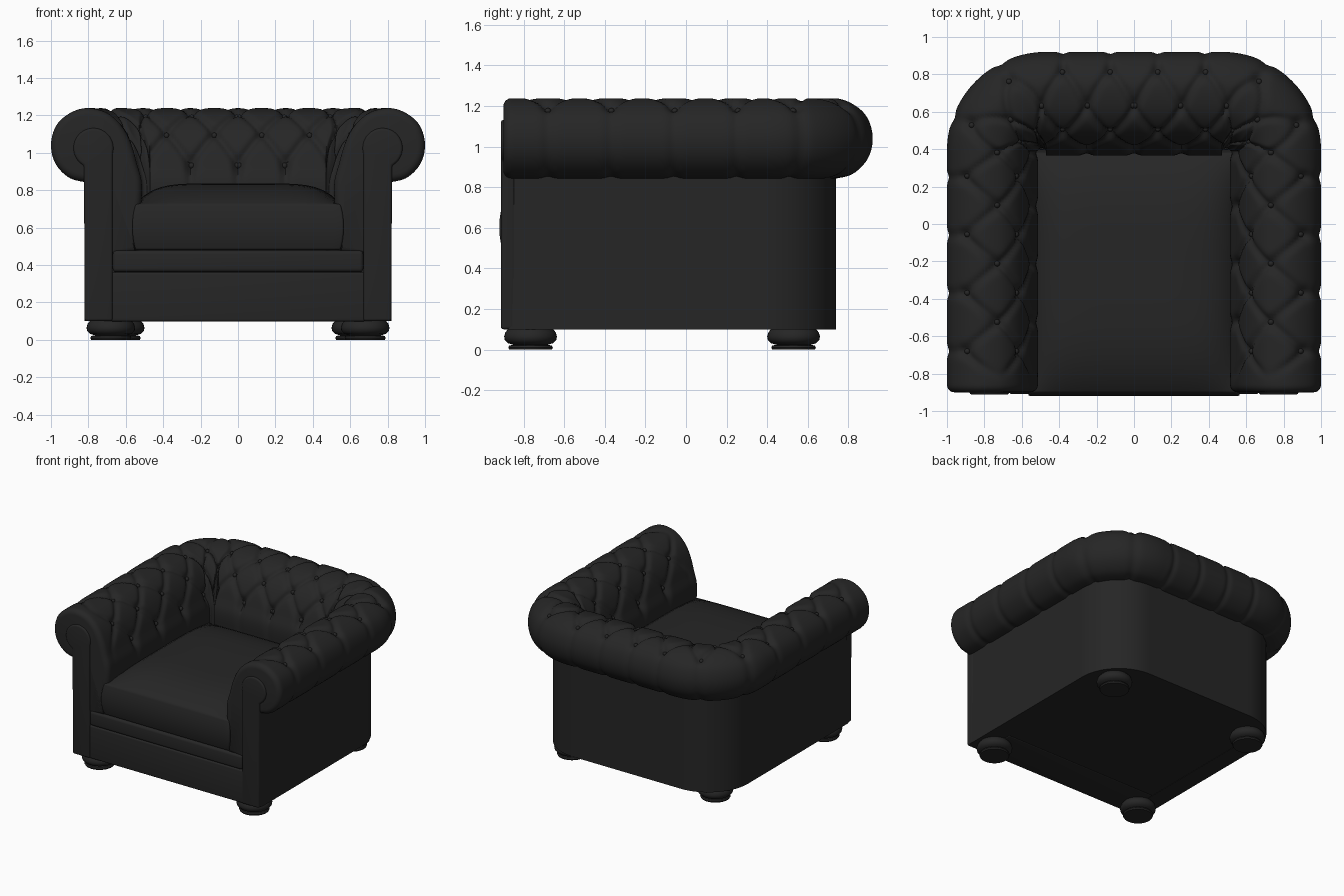
import bpy, bmesh, math
from mathutils import Vector

if "Cube" in bpy.data.objects:
    bpy.data.objects.remove(bpy.data.objects["Cube"])

leather = bpy.data.materials.new("black leather")
leather.diffuse_color = (0.019, 0.019, 0.019, 1)
leather.use_nodes = True
leather.node_tree.nodes["Principled BSDF"].inputs["Base Color"].default_value = leather.diffuse_color


def finish(name, bm, bevel=0.0, angle=40):
    bmesh.ops.recalc_face_normals(bm, faces=bm.faces[:])
    me = bpy.data.meshes.new(name)
    bm.to_mesh(me)
    bm.free()
    ob = bpy.data.objects.new(name, me)
    bpy.context.collection.objects.link(ob)
    me.materials.append(leather)
    bpy.ops.object.select_all(action='DESELECT')
    ob.select_set(True)
    bpy.context.view_layer.objects.active = ob
    if bevel:
        m = ob.modifiers.new("bevel", 'BEVEL')
        m.width, m.segments, m.limit_method = bevel, 4, 'ANGLE'
        m.angle_limit = math.radians(40)
        bpy.ops.object.modifier_apply(modifier="bevel")
    bpy.ops.object.shade_smooth_by_angle(angle=math.radians(angle))
    return ob


def smooth(t):
    return t * t * (3 - 2 * t)


# U-shaped path round the body: x, y, normal, tuft coordinate, back amount, inset
def make_path():
    half = []
    for i in range(6):                                   # rounded front end
        a = math.radians(90 - 18 * i)
        y = -0.86 - 0.04 * math.sin(a)
        half.append((0.82, y, 1, 0, (y + 0.68) / 0.31, 0, 0.04 * (1 - math.cos(a))))
    for i in range(1, 80):                               # arm
        y = -0.86 + 1.25 * i / 80
        u = (y + 0.68) / 0.31 if y < 0.25 else 3 + (y - 0.25) / 0.26
        half.append((0.82, y, 1, 0, u, 0, 0))
    for i in range(41):                                  # corner
        t = i / 40
        c, s = math.cos(t * math.pi / 2), math.sin(t * math.pi / 2)
        half.append((0.47 + 0.35 * c, 0.39 + 0.35 * s, c, s,
                     3.54 + t * 2.1, smooth(t), 0))
    for i in range(1, 36):                               # half of the back
        x = 0.47 * (1 - i / 35)
        u = 5.64 + (0.47 - x) * 4 if x > 0.38 else 6 + (0.38 - x) / 0.2533
        half.append((x, 0.74, 0, 1, u, 1, 0))
    return half + [(-p[0], p[1], -p[2]) + p[3:] for p in half[-2::-1]]


PATH = make_path()


def tuft(u, v):
    """Depth of the diamond creases and button dimples."""
    vc = min(max(v, 0), 3)
    near = lambda q: abs(q - round(q))
    d = min(near(u - vc / 2), near(u + vc / 2))
    fade = 1 if 0 <= v <= 3 else (0.6 if v < 0 else max(0, 1 - (v - 3) * 0.6))
    if v < 0:
        fade = 0.6 + 0.4 * max(0, 1 + v * 2)
    row = round(vc)
    r = math.hypot(near(u + row / 2) * 0.28, (v - row) * 0.13)
    front = smooth(min(max((u + 0.5) / 0.3, 0), 1))
    return front * (0.018 * fade * math.exp(-(d / 0.085) ** 2)
                    + 0.022 * math.exp(-(r / 0.03) ** 2))


def place(p, o, z):
    if o < -0.02:
        o *= 1 + 0.22 * p[5]
    return Vector((p[0] + p[2] * o, p[1] + p[3] * o, z))


def sweep(name, prof, tufted, angle=40):
    n = len(prof)
    nrm = []
    for i in range(n):
        a, b = prof[i - 1], prof[(i + 1) % n]
        t = Vector((b[0] - a[0], b[1] - a[1])).normalized()
        nrm.append(Vector((t.y, -t.x)))
    bm = bmesh.new()
    rings = []
    for p in PATH:
        ring = []
        for q, m in zip(prof, nrm):
            d = p[6] + (tuft(p[4], q[2]) if tufted and q[2] < 8 else 0)
            ring.append(bm.verts.new(place(p, q[0] - m.x * d, q[1] - m.y * d)))
        rings.append(ring)
    for a, b in zip(rings, rings[1:]):
        for i in range(n):
            j = (i + 1) % n
            bm.faces.new((a[i], a[j], b[j], b[i]))
    bm.faces.new(rings[0])
    bm.faces.new(rings[-1][::-1])
    return finish(name, bm, angle=angle)


# Rolled, tufted padding: offset from body, height, tuft row coordinate
CTRL = [(-.02, .84, -3), (.08, .865, -2.6), (.155, .94, -2), (.18, 1.04, -1.4),
        (.155, 1.14, -.7), (.09, 1.205, 0), (0, 1.238, .5), (-.10, 1.222, 1),
        (-.17, 1.175, 1.5), (-.22, 1.11, 2), (-.255, 1.03, 2.5), (-.28, .94, 3),
        (-.305, .84, 3.5), (-.30, .70, 4.2), (-.27, .46, 5.5)]
C = [Vector(c) for c in CTRL]
roll = []
for i in range(len(C) - 1):
    a, b, c, d = C[max(i - 1, 0)], C[i], C[i + 1], C[min(i + 2, len(C) - 1)]
    for k in range(6):
        t = k / 6
        roll.append(tuple(0.5 * (2 * b + (c - a) * t + (2 * a - 5 * b + 4 * c - d) * t * t
                                 + (3 * b - a - 3 * c + d) * t ** 3)))
roll += [CTRL[-1], (-.1, .46, 9), (-.1, .84, 9)]
sweep("rolled_arms_and_back", roll, True, 50)

# Plain outer wall
sweep("outer_wall", [(0, .1, 9), (0, .88, 9), (-.14, .88, 9), (-.14, .1, 9)], False)

# Buttons sitting in the dimples
bm = bmesh.new()
for row, ci in enumerate((5, 7, 9, 11)):
    o, z = CTRL[ci][:2]
    t = C[ci + 1] - C[ci - 1]
    m = Vector((t.y, -t.x)).normalized()
    for a, b in zip(PATH, PATH[1:]):
        ka, kb = a[4] + row / 2, b[4] + row / 2
        if min(ka, kb) < -0.1 + row / 2 or math.floor(ka) == math.floor(kb):
            continue
        c = place(a, o - m.x * 0.036, z - m.y * 0.036).lerp(
            place(b, o - m.x * 0.036, z - m.y * 0.036), 0.5)
        new = bmesh.ops.create_uvsphere(bm, u_segments=10, v_segments=6, radius=0.016)
        bmesh.ops.translate(bm, verts=new['verts'], vec=c)
finish("buttons", bm)


def prism(bm, pts, vec):
    f = bm.faces.new([bm.verts.new(p) for p in pts])
    ext = bmesh.ops.extrude_face_region(bm, geom=[f])
    bmesh.ops.translate(bm, vec=vec,
                        verts=[e for e in ext['geom'] if isinstance(e, bmesh.types.BMVert)])


# Base block under the seat
bm = bmesh.new()
prism(bm, [place(p, -0.01, 0.102) for p in PATH[5:-5]], (0, 0, 0.36))
finish("base", bm)

# Scroll-shaped arm fronts
for side, name in ((1, "right_arm_front"), (-1, "left_arm_front")):
    out = [(.67, .1), (.82, .1)]
    for i in range(29):
        a = math.radians(-62 + 257 * i / 28)
        out.append((.773 + .107 * math.cos(a), 1.025 + .107 * math.sin(a)))
    bm = bmesh.new()
    prism(bm, [(side * x, -0.912, z) for x, z in out], (0, 0.07, 0))
    finish(name, bm, bevel=0.014)


def box(name, x, y0, y1, z0, z1, bevel):
    bm = bmesh.new()
    prism(bm, [(-x, y0, z0), (x, y0, z0), (x, y1, z0), (-x, y1, z0)], (0, 0, z1 - z0))
    return finish(name, bm, bevel=bevel)


# Front rail and lower front panel
box("front_rail", 0.67, -0.91, -0.4, 0.362, 0.478, 0.02)
box("lower_front_panel", 0.68, -0.903, -0.6, 0.098, 0.36, 0.012)

# Seat cushion with crowned top and softly bulging sides
bm = bmesh.new()
bmesh.ops.create_cube(bm, size=2)
bmesh.ops.subdivide_edges(bm, edges=bm.edges[:], cuts=23, use_grid_fill=True)
for v in bm.verts:
    x, y, z = v.co
    rim = max(abs(x), abs(y))
    puff = 1 - 0.03 * z * z
    crown = (1 - x ** 6) * (1 - y ** 4) * 0.11
    v.co = (0.565 * x * puff, -0.26 + 0.66 * y * puff,
            0.603 + 0.123 * z + (crown if z > 0 else 0) * max(z, 0))
finish("seat_cushion", bm, bevel=0.02, angle=60)

# Bun feet
FOOT = [(0, 0), (.105, 0), (.11, .01), (.105, .02), (.085, .024), (.112, .032),
        (.127, .048), (.13, .065), (.124, .085), (.108, .105), (0, .105)]
for fx, fy, label in ((.68, -.766, "front"), (.63, .53, "back")):
    for side, word in ((1, "right"), (-1, "left")):
        bm = bmesh.new()
        vs = [bm.verts.new((r, 0, z)) for r, z in FOOT]
        es = [bm.edges.new(e) for e in zip(vs, vs[1:])]
        bmesh.ops.spin(bm, geom=vs + es, cent=(0, 0, 0), axis=(0, 0, 1),
                       angle=2 * math.pi, steps=32)
        bmesh.ops.remove_doubles(bm, verts=bm.verts[:], dist=1e-4)
        bmesh.ops.translate(bm, verts=bm.verts[:], vec=(side * fx, fy, 0))
        finish(f"{label}_{word}_foot", bm)
